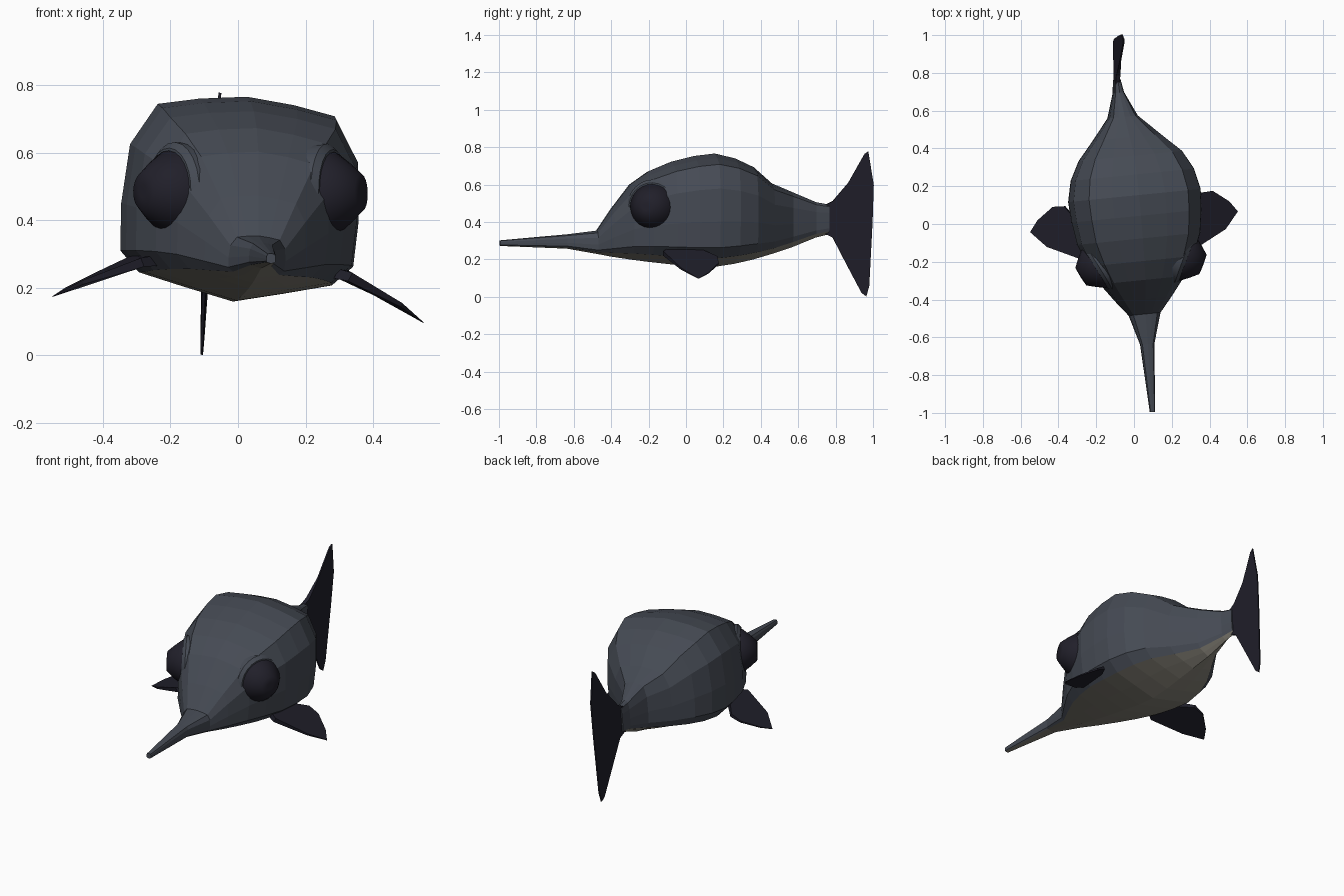
import bpy, bmesh, math
from mathutils import Matrix, Vector

if "Cube" in bpy.data.objects:
    bpy.data.objects.remove(bpy.data.objects["Cube"])

# Slight swimming pose: yaw and roll about mid body height
POSE = (Matrix.Translation((0, 0, 0.45)) @ Matrix.Rotation(math.radians(5.7), 4, 'Z')
        @ Matrix.Rotation(math.radians(4), 4, 'Y') @ Matrix.Translation((0, 0, -0.45)))


def material(name, rgb):
    m = bpy.data.materials.new(name)
    m.diffuse_color = (*rgb, 1)
    m.use_nodes = True
    m.node_tree.nodes["Principled BSDF"].inputs["Base Color"].default_value = m.diffuse_color
    return m


SLATE = material("slate back", (0.060, 0.069, 0.088))
BELLY = material("olive grey belly", (0.235, 0.222, 0.185))
FIN = material("dark fin", (0.014, 0.0135, 0.023))
EYE = material("dark eye", (0.015, 0.014, 0.023))


def finish(name, bm, mats):
    bmesh.ops.recalc_face_normals(bm, faces=bm.faces)
    bm.transform(POSE)
    mesh = bpy.data.meshes.new(name)
    bm.to_mesh(mesh)
    bm.free()
    for m in mats:
        mesh.materials.append(m)
    ob = bpy.data.objects.new(name, mesh)
    bpy.context.collection.objects.link(ob)
    return ob


def loft(bm, rings):
    """Skin a list of equal-length point rings and cap both ends."""
    vs = [[bm.verts.new(p) for p in r] for r in rings]
    n = len(vs[0])
    sides = []
    for a, b in zip(vs, vs[1:]):
        for i in range(n):
            j = (i + 1) % n
            sides.append((i, bm.faces.new((a[i], a[j], b[j], b[i]))))
    bm.faces.new(vs[0])
    bm.faces.new(vs[-1])
    return sides


# Body: y, top z, bottom z, half width, sideways bend
STATIONS = [
    (-1.00, 0.302, 0.272, 0.014, 0.010), (-0.64, 0.335, 0.258, 0.038, 0.018),
    (-0.48, 0.355, 0.230, 0.085, 0.02), (-0.40, 0.475, 0.215, 0.150, 0.02),
    (-0.30, 0.605, 0.200, 0.225, 0.02), (-0.20, 0.675, 0.187, 0.280, 0.02),
    (-0.08, 0.725, 0.174, 0.328, 0.02), (0.04, 0.755, 0.163, 0.346, 0.02),
    (0.15, 0.768, 0.160, 0.352, 0.02), (0.26, 0.742, 0.177, 0.328, 0.02),
    (0.36, 0.695, 0.200, 0.275, 0.02), (0.46, 0.607, 0.229, 0.180, 0.012),
    (0.57, 0.560, 0.264, 0.078, 0.0), (0.70, 0.505, 0.316, 0.028, -0.01),
    (0.77, 0.492, 0.333, 0.018, -0.012)]
# Right half of the cross-section: width share, height share
HALF = [(0, 1), (0.40, 0.975), (0.75, 0.935), (0.96, 0.73), (1, 0.44),
        (0.98, 0.21), (0.81, 0.11), (0.42, 0.055), (0, 0)]
SECTION = HALF + [(-x, z) for x, z in HALF[-2:0:-1]]
bm = bmesh.new()
rings = [[(c + w * x, y, b + (t - b) * z) for x, z in SECTION]
         for y, t, b, w, c in STATIONS]
for i, f in loft(bm, rings):
    if 6 <= i <= 9:          # underside strips
        f.material_index = 1
finish("body", bm, [SLATE, BELLY])


# Eyes: socket rim and a blunt, softly shaded cone
def turned(name, profile, side, mat, angle, sides=24):
    bm = bmesh.new()
    axis = Vector((0.89 * side, -0.44, 0.03 + 0.06 * side)).normalized()
    spin = axis.to_track_quat('Z', 'Y').to_matrix().to_4x4()
    place = Matrix.Translation((0.015 + 0.215 * side, -0.195, 0.482 + 0.013 * side)) @ spin
    loft(bm, [[place @ Vector((r * math.cos(a), r * math.sin(a), h))
               for a in (2 * math.pi * k / sides for k in range(sides))]
              for r, h in profile])
    ob = finish(name, bm, [mat])
    bpy.ops.object.select_all(action='DESELECT')
    ob.select_set(True)
    bpy.context.view_layer.objects.active = ob
    bpy.ops.object.shade_smooth_by_angle(angle=math.radians(angle))


for side, word in ((1, "right"), (-1, "left")):
    turned(word + "_eye_rim", [(0.148, -0.07), (0.148, 0.018), (0.130, 0.036)],
           side, SLATE, 35)
    turned(word + "_eye", [(0.122, -0.04), (0.122, 0.040), (0.090, 0.082),
                           (0.055, 0.122), (0.02, 0.124)], side, EYE, 75)


# Fins: an outline with a matching thickness at each point
def fin(name, outline, thick_dir):
    bm = bmesh.new()
    d = Vector(thick_dir)
    loft(bm, [[Vector(p) + d * (s * t) for p, t in outline] for s in (-1, 1)])
    finish(name, bm, [FIN])


for side, word in ((1, "right"), (-1, "left")):
    pts = [((0.27, -0.13, 0.262), 0.016), ((0.31, -0.155, 0.255), 0.014),
           ((0.475, -0.075, 0.184), 0.006), ((0.554, 0.012, 0.136), 0.001),
           ((0.51, 0.07, 0.163), 0.003), ((0.425, 0.133, 0.208), 0.005),
           ((0.365, 0.130, 0.236), 0.010), ((0.31, 0.05, 0.262), 0.018)]
    fin(word + "_pectoral_fin",
        [((0.023 + x * side, y, z), t) for (x, y, z), t in pts], (0.4 * side, 0, 0.9))

# Tail fin, swept slightly to one side
TAIL = [(0.74, 0.34), (0.79, 0.315), (0.86, 0.18), (0.945, 0.02), (0.97, 0.002),
        (0.985, 0.06), (1.0, 0.40), (1.005, 0.60), (0.975, 0.78), (0.955, 0.765),
        (0.87, 0.61), (0.79, 0.512), (0.74, 0.485)]
fin("tail_fin", [((-0.012 + 0.16 * (y - 0.77), y, z), 0.011 if y < 0.8 else 0.004)
                 for y, z in TAIL], (1, 0, 0))
